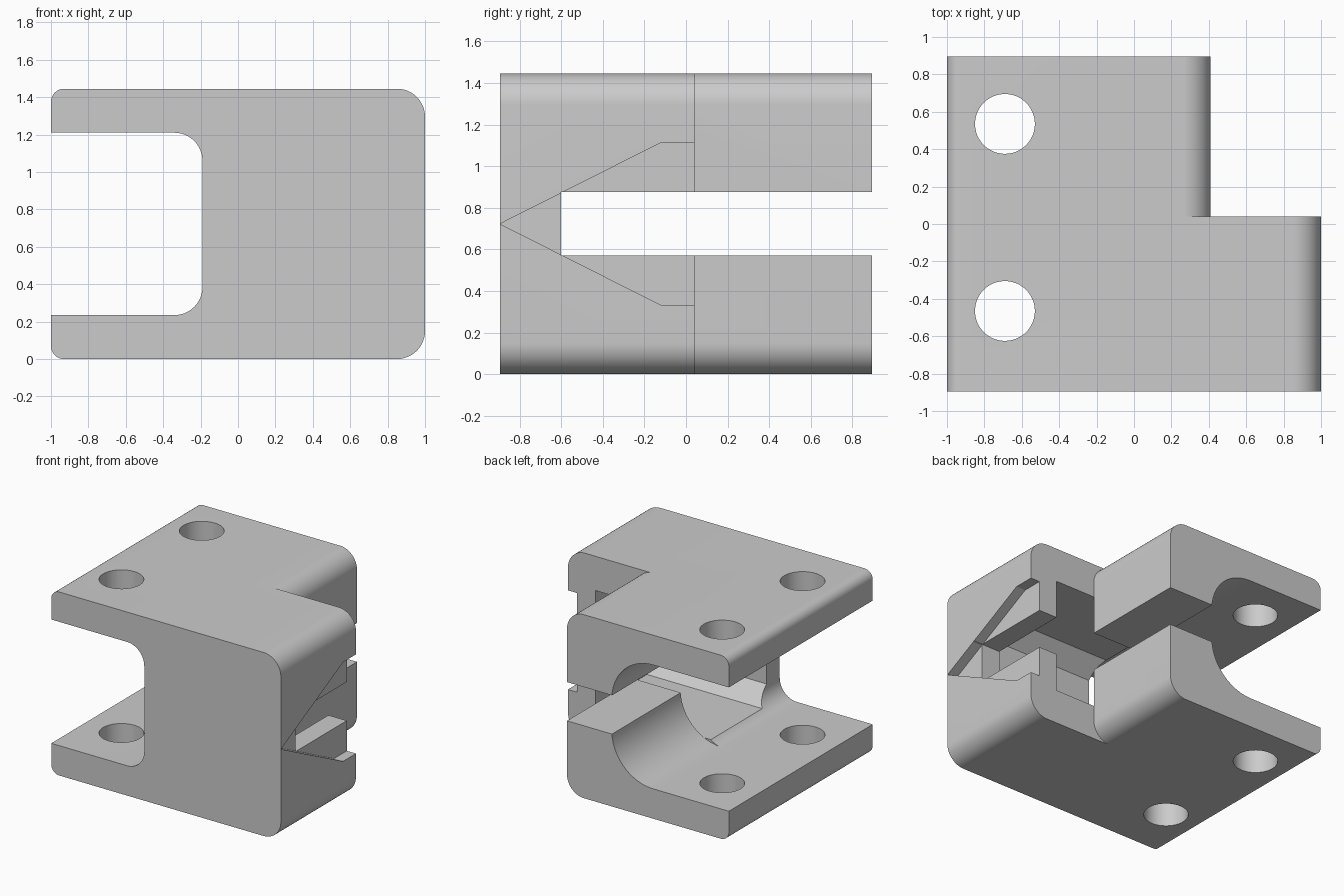
import bpy, bmesh, math
from mathutils import Vector

old = bpy.data.objects.get("Cube")
if old:
    bpy.data.objects.remove(old, do_unlink=True)

TOP, MID, STEP = 1.445, 0.7225, 0.04      # height, mid height, y of the rear step

grey = bpy.data.materials.new("light_grey")
grey.use_nodes = True
grey.diffuse_color = (0.6, 0.6, 0.6, 1)
grey.node_tree.nodes["Principled BSDF"].inputs["Base Color"].default_value = (0.6, 0.6, 0.6, 1)


def rounded(corners, steps=12):
    """Turn (u, v, radius) corners into an outline with filleted corners."""
    out = []
    for i, (u, v, r) in enumerate(corners):
        p = Vector((u, v))
        if not r:
            out.append(p)
            continue
        a = (Vector(corners[i - 1][:2]) - p).normalized()
        b = (Vector(corners[(i + 1) % len(corners)][:2]) - p).normalized()
        centre = p + (a + b) * r
        for k in range(steps + 1):
            t = k / steps * math.pi / 2
            out.append(centre - b * r * math.cos(t) - a * r * math.sin(t))
    return out


def prism(name, outline, axis, lo, hi):
    """Extrude an outline along x, y or z."""
    place = {"x": lambda p: (lo, p.x, p.y),
             "y": lambda p: (p.x, lo, p.y),
             "z": lambda p: (p.x, p.y, lo)}[axis]
    bm = bmesh.new()
    face = bm.faces.new([bm.verts.new(place(p)) for p in outline])
    new = bmesh.ops.extrude_face_region(bm, geom=[face])["geom"]
    shift = Vector([(hi - lo) * (axis == a) for a in "xyz"])
    bmesh.ops.translate(bm, vec=shift, verts=[g for g in new if isinstance(g, bmesh.types.BMVert)])
    bmesh.ops.recalc_face_normals(bm, faces=bm.faces)
    mesh = bpy.data.meshes.new(name)
    bm.to_mesh(mesh)
    bm.free()
    mesh.materials.append(grey)
    ob = bpy.data.objects.new(name, mesh)
    bpy.context.collection.objects.link(ob)
    return ob


def mirrored(lower):
    """Complete a lower half outline by reflecting it about mid height."""
    return lower + [(u, 2 * MID - v, r) for u, v, r in reversed(lower)]


def cut(name, outline, axis, lo, hi):
    """Subtract a prism from the body."""
    tool = prism(name, outline, axis, lo, hi)
    tool.hide_render = True
    mod = body.modifiers.new(name, "BOOLEAN")
    mod.operation, mod.solver, mod.object = "DIFFERENCE", "EXACT", tool
    bpy.context.view_layer.objects.active = body
    bpy.ops.object.modifier_apply(modifier=name)
    bpy.data.objects.remove(tool, do_unlink=True)


# Outer block with rounded long edges
body = prism("clamp_body", rounded(mirrored([(-1, 0, 0.07), (1, 0, 0.15)])), "y", -0.895, 0.895)

# Rear step: keeps a rounded, narrower rear block
step = rounded(mirrored([(1.2, -0.2, 0), (0.2, -0.2, 0), (0.2, -0.001, 0), (0.41, -0.001, 0.15)]))
cut("rear_step", step, "y", STEP, 1.2)

# Side channel, with a wider throat in the rear half
cut("side_channel", rounded(mirrored([(-1.2, 0.235, 0), (-0.19, 0.235, 0.15)])), "y", -1.2, 1.2)
cut("rear_throat", rounded(mirrored([(-1.2, 0.235, 0), (0.02, 0.235, 0.36)])), "y", STEP, 1.2)

# Inner pocket with chamfered front end
pocket = rounded(mirrored([(STEP, 0.27, 0), (-0.6, 0.27, 0), (-0.73, 0.40, 0)]))
cut("inner_pocket", pocket, "x", -0.5, 0.76)

# Horizontal slot through the whole width
cut("through_slot", rounded(mirrored([(1.2, 0.57, 0), (-0.6, 0.57, 0)])), "x", -1.2, 1.2)

# Shallow arrow-shaped recess on the outer side
arrow = rounded([(-0.894, MID, 0), (-0.12, 0.332, 0), (0.3, 0.332, 0), (0.3, 1.113, 0), (-0.12, 1.113, 0)])
cut("arrow_recess", arrow, "x", 0.92, 1.2)

# Bolt holes through both lips
for y in (0.535, -0.465):
    ring = [Vector((-0.69 + 0.16 * math.cos(k * math.pi / 24), y + 0.16 * math.sin(k * math.pi / 24)))
            for k in range(48)]
    cut("bolt_hole", ring, "z", -0.2, TOP + 0.2)

# Smooth fillets and holes, crisp edges
bpy.ops.object.select_all(action="DESELECT")
body.select_set(True)
bpy.context.view_layer.objects.active = body
bpy.ops.object.shade_smooth_by_angle(angle=math.radians(25))
